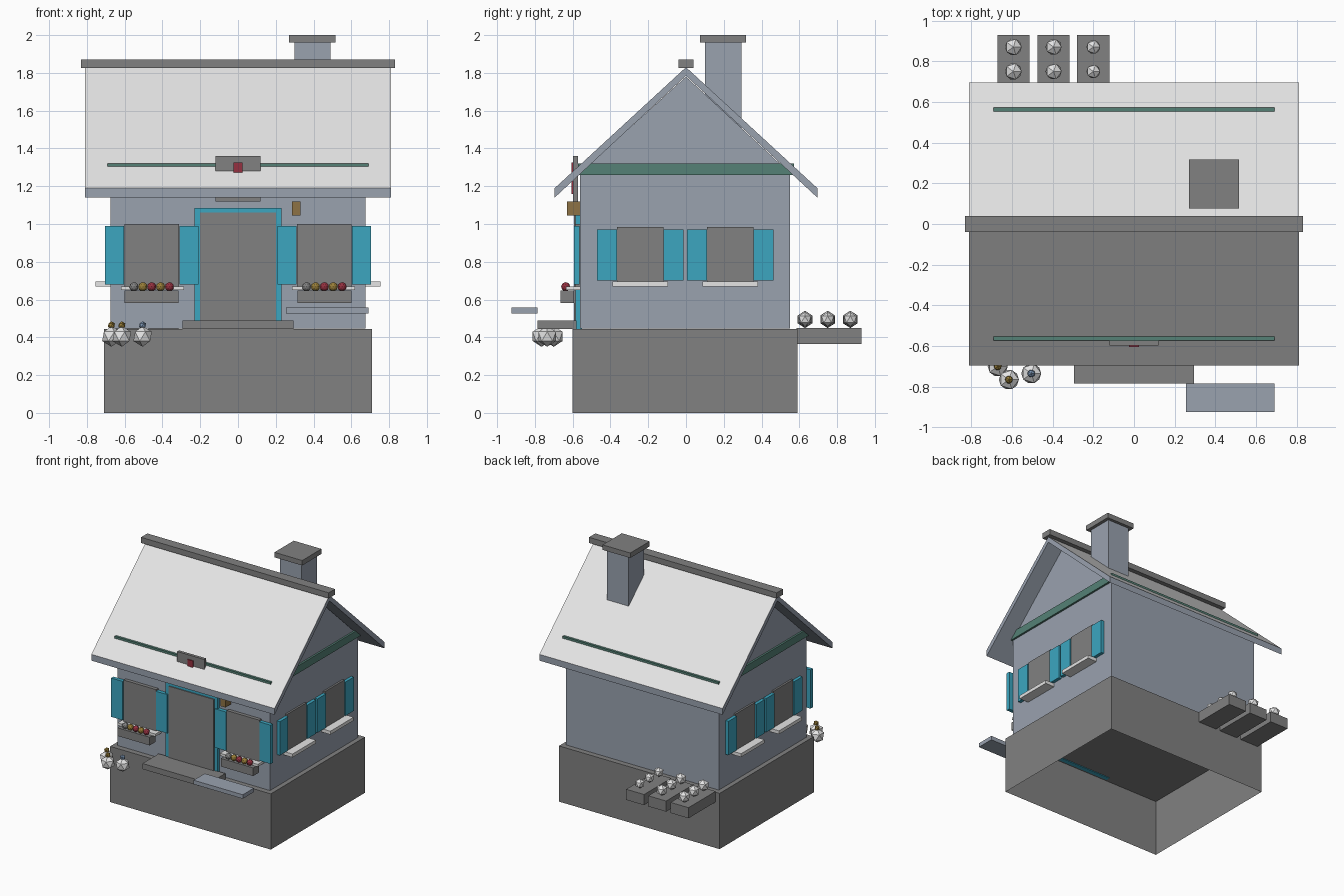
import bpy
import bmesh
from mathutils import Matrix

cube = bpy.data.objects.get("Cube")
if cube:
    bpy.data.objects.remove(cube, do_unlink=True)


def material(name, color):
    m = bpy.data.materials.new(name)
    m.use_nodes = True
    m.diffuse_color = (*color, 1)
    bsdf = next(n for n in m.node_tree.nodes if n.type == 'BSDF_PRINCIPLED')
    bsdf.inputs["Base Color"].default_value = (*color, 1)
    return m


GREY = material("stone grey", (0.22, 0.22, 0.22))
WALL = material("plaster blue grey", (0.32, 0.36, 0.43))
WHITE = material("white", (0.78, 0.78, 0.78))
CYAN = material("shutter cyan", (0.045, 0.38, 0.53))
GREEN = material("beam green", (0.09, 0.22, 0.18))
RED = material("red", (0.30, 0.03, 0.05))
GOLD = material("gold", (0.32, 0.21, 0.04))
OCHRE = material("lamp ochre", (0.27, 0.17, 0.06))
BLUE = material("flower blue", (0.2, 0.3, 0.45))


def finish(name, bm, *mats):
    bmesh.ops.recalc_face_normals(bm, faces=bm.faces)
    mesh = bpy.data.meshes.new(name)
    bm.to_mesh(mesh)
    bm.free()
    for m in mats:
        mesh.materials.append(m)
    ob = bpy.data.objects.new(name, mesh)
    bpy.context.collection.objects.link(ob)
    return ob


def box(name, x, y, z, mat):
    """Box from (min, max) ranges on each axis."""
    bm = bmesh.new()
    bmesh.ops.create_cube(bm, size=1)
    for v in bm.verts:
        v.co = [r[0] if c < 0 else r[1] for c, r in zip(v.co, (x, y, z))]
    return finish(name, bm, mat)


def ball(name, center, radius, mat, detail=1):
    bm = bmesh.new()
    bmesh.ops.create_icosphere(bm, subdivisions=detail, radius=radius,
                               matrix=Matrix.Translation(center))
    return finish(name, bm, mat)


def extrude_x(profile, half):
    """Solid from a (y, z) outline, spanning -half to half along x."""
    bm = bmesh.new()
    face = bm.faces.new([bm.verts.new((-half, y, z)) for y, z in profile])
    new = bmesh.ops.extrude_face_region(bm, geom=[face])["geom"]
    for v in new:
        if isinstance(v, bmesh.types.BMVert):
            v.co.x = half
    bmesh.ops.recalc_face_normals(bm, faces=bm.faces)
    return bm


# Foundation: shell open at the bottom
foundation = box("foundation", (-.71, .71), (-.6, .59), (0, .445), GREY)
bm = bmesh.new()
bm.from_mesh(foundation.data)
bmesh.ops.delete(bm, geom=[f for f in bm.faces if f.normal.z < -.9],
                 context='FACES_ONLY')
bm.to_mesh(foundation.data)
bm.free()

# House body with gables
finish("house_walls", extrude_x([(-.56, .447), (.55, .447), (.55, 1.27),
                                 (0, 1.78), (-.56, 1.27)], .675), WALL)
box("eave_beam", (-.69, .69), (-.572, .572), (1.26, 1.32), GREEN)

# Roof: plaster-coloured slab with white upper slopes
bm = extrude_x([(-.695, 1.14), (0, 1.785), (.695, 1.14),
                (.695, 1.19), (0, 1.83), (-.695, 1.19)], .81)
for f in bm.faces:
    f.material_index = 1 if f.normal.z > .3 else 0
finish("roof", bm, WALL, WHITE)
box("ridge_cap", (-.83, .83), (-.04, .04), (1.825, 1.87), GREY)

# Chimney
box("chimney", (.3, .49), (.1, .295), (1.4, 1.96), WALL)
box("chimney_cap", (.27, .515), (.075, .318), (1.96, 2), GREY)

# Door, step, sign and lamp
box("door_frame", (-.23, .23), (-.585, -.55), (.44, 1.085), CYAN)
box("door", (-.2, .2), (-.592, -.56), (.445, 1.06), GREY)
box("door_step", (-.295, .295), (-.785, -.58), (.445, .49), GREY)
box("sign_board", (-.12, .12), (-.597, -.573), (1.12, 1.36), GREY)
box("sign_bar", (-.025, .025), (-.605, -.59), (1.16, 1.325), RED)
box("lamp", (.285, .33), (-.63, -.56), (1.045, 1.12), OCHRE)
box("bench_seat", (.255, .69), (-.925, -.785), (.525, .557), WALL)

# Front windows with shutters, sills and flower boxes
for side, s in (("right", -1), ("left", 1)):
    def span(a, b):
        return tuple(sorted((a * s, b * s)))
    box(f"front_window_{side}", span(.312, .6), (-.588, -.55), (.66, 1), GREY)
    for part, a, b in (("inner", .21, .31), ("outer", .604, .705)):
        box(f"front_shutter_{part}_{side}", span(a, b), (-.594, -.565),
            (.68, .99), CYAN)
    box(f"front_sill_{side}", span(.285, .62), (-.635, -.555), (.65, .67), WHITE)
    box(f"flower_box_{side}", span(.315, .6), (-.665, -.593), (.583, .648), GREY)
    for i, mat in enumerate((GREY, GOLD, RED, GOLD, RED)):
        ball(f"box_flower_{side}_{i + 1}", (s * .457 + (i - 2) * .047, -.637, .668),
             .024, mat, 2)

# Gable windows on both ends
for side, s in (("right", -1), ("left", 1)):
    def depth(out):
        return tuple(sorted((s * .66, s * out)))
    for place, c in (("front", -.2425), ("back", .235)):
        tag = f"{place}_{side}"
        box(f"gable_window_{tag}", depth(.69), (c - .123, c + .123), (.69, .985), GREY)
        box(f"gable_sill_{tag}", depth(.755), (c - .147, c + .147), (.668, .695), WHITE)
        for d in (-1, 1):
            y = sorted((c + d * .123, c + d * .229))
            box(f"gable_shutter_{tag}", depth(.7), y, (.70, .97), CYAN)

# Round flower pots beside the door
for x, y, mat in ((-.67, -.70, GOLD), (-.615, -.765, GOLD), (-.505, -.735, BLUE)):
    ball("round_pot", (x, y, .405), .055, WHITE)
    ball("pot_flower", (x, y, .464), .021, mat)

# Back planters, three plants each
for x, r in ((-.593, .046), (-.395, .044), (-.2, .038)):
    box("back_planter", (x - .079, x + .079), (.585, .928), (.365, .45), GREY)
    for y in (.63, .75, .87):
        ball("planter_bush", (x, y, .495), r, WHITE)
